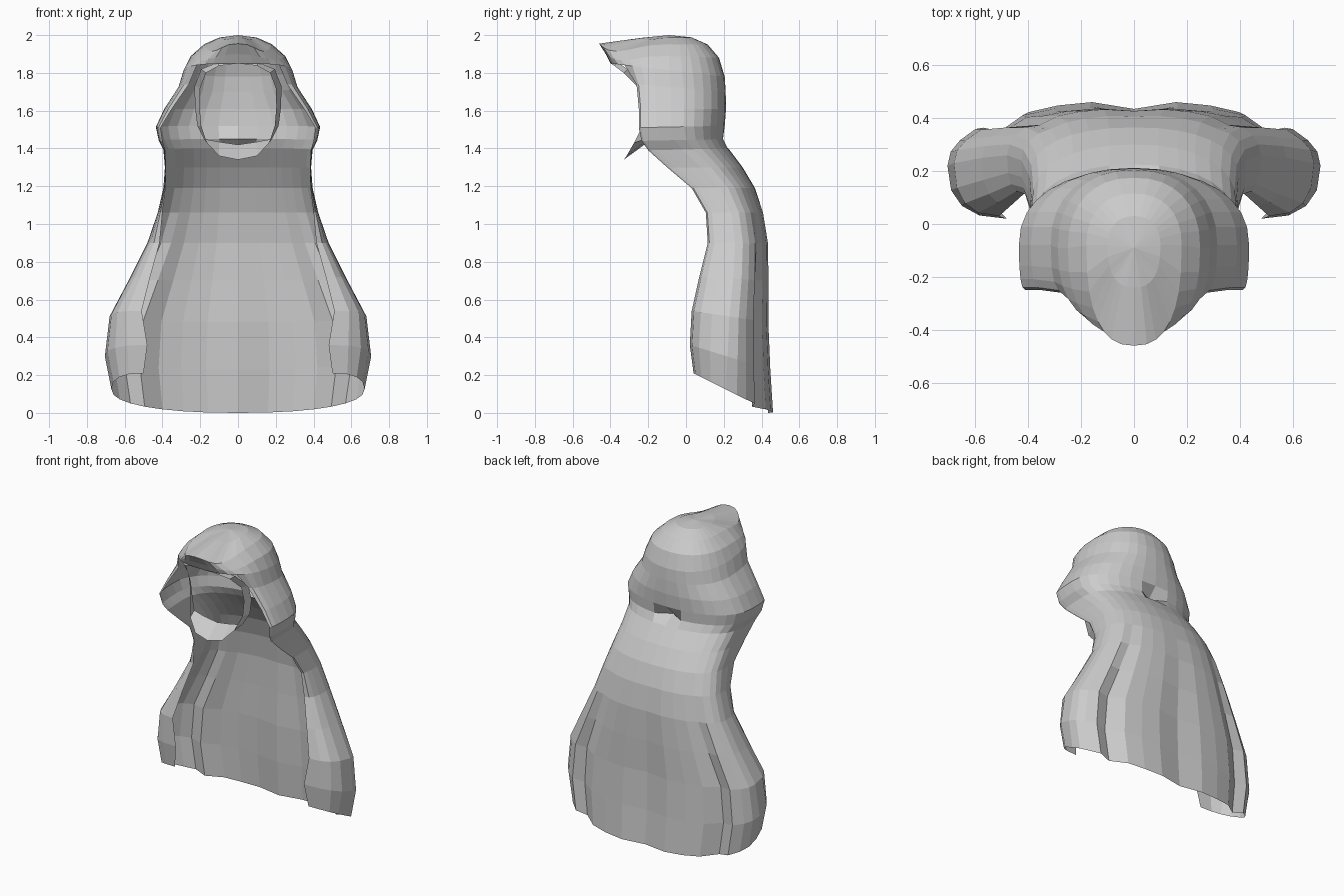
import bpy, bmesh
from math import sin, cos, pi

BACK, EDGE, FRONT = 8, 4, 8      # columns back->side, side->open edge, side->closed front


def mirrored(name, bm):
    bmesh.ops.recalc_face_normals(bm, faces=bm.faces)
    me = bpy.data.meshes.new(name)
    bm.to_mesh(me)
    bm.free()
    ob = bpy.data.objects.new(name, me)
    bpy.context.collection.objects.link(ob)
    m = ob.modifiers.new("mirror", 'MIRROR')
    m.use_clip = True
    m.merge_threshold = 0.002
    return ob


def half_row(zb, ze, w, yb, ys, ex, ey, droop=0.0):
    """Half outline: back centre, round the side, to the front edge."""
    pts = []
    pleat = max(0.0, min(1.0, (1.15 - zb) / 0.8))

    def height(y):
        return zb + (ze - zb) * (yb - y) / (yb - ey)

    for i in range(BACK + 1):
        a = i / BACK * pi / 2
        y = ys + (yb - ys) * max(cos(a), 0) ** 0.88
        pts.append((w * sin(a) ** 0.88, y + FOLDS[i] * pleat, height(y)))
    n = FRONT if ex == 0 else EDGE
    for i in range(1, n + 1):
        a = i / n * pi / 2
        x = ex + (w - ex) * max(cos(a), 0) ** 0.8
        y = ys + (ey - ys) * sin(a) ** 0.8
        pts.append((x if x > 1e-4 else 0, y, height(y) - droop * sin(2 * a) ** 2))
    return pts


# Vertical pleats in the back of the cape
FOLDS = [-0.025, 0.005, 0.005, 0.0, -0.045, 0.005, 0.0, 0.0, 0.0]

# Closed crown and brim: back z, edge z, half width, back y, side y, edge x, edge y, side droop
CROWN = [
    (1.988, 1.985, 0.10, 0.03, -0.08, 0, -0.24, 0.01),
    (1.95, 1.955, 0.18, 0.115, -0.08, 0, -0.46, 0.04),
    (1.88, 1.90, 0.25, 0.175, -0.09, 0, -0.425, 0.03),
    (1.78, 1.85, 0.288, 0.205, -0.09, 0, -0.40, 0.0),
]
# Open hood sides and shoulders
SHOULDERS = [
    (1.70, 1.74, 0.315, 0.21, -0.08, 0.26, -0.262),
    (1.61, 1.61, 0.39, 0.212, -0.08, 0.35, -0.25),
    (1.52, 1.51, 0.435, 0.205, -0.08, 0.41, -0.25),
    (1.45, 1.44, 0.42, 0.20, -0.06, 0.40, -0.235),
    (1.40, 1.39, 0.395, 0.225, -0.02, 0.385, -0.20),
]
# Cape down to the hem
CAPE = [
    (1.30, 1.30, 0.387, 0.30, 0.08, 0.38, -0.10),
    (1.19, 1.19, 0.395, 0.365, 0.18, 0.383, 0.03),
    (1.06, 1.06, 0.425, 0.41, 0.24, 0.40, 0.105),
    (0.90, 0.90, 0.48, 0.435, 0.26, 0.415, 0.115),
    (0.70, 0.72, 0.575, 0.437, 0.25, 0.465, 0.07),
    (0.48, 0.54, 0.68, 0.435, 0.23, 0.51, 0.03),
    (0.23, 0.36, 0.705, 0.445, 0.22, 0.48, 0.02),
    (0.0, 0.21, 0.67, 0.46, 0.21, 0.50, 0.04),
]

# Hooded cape: one open shell
bm = bmesh.new()
rows = [[bm.verts.new(p) for p in half_row(*r)] for r in CROWN + SHOULDERS + CAPE]
tip = bm.verts.new((0, -0.09, 2.0))
for a, b in zip(rows[0], rows[0][1:]):
    bm.faces.new((tip, a, b))
for up, low in zip(rows, rows[1:]):
    for i in range(min(len(up), len(low)) - 1):
        bm.faces.new((up[i], low[i], low[i + 1], up[i + 1]))
# Small pinched tuck at the nape
rows[7][0].co.y -= 0.06
mirrored("hooded_cape", bm)

# Face band: narrow strip from the brim round to the chin (front rim / rear rim)
RIM = [(0.0, -0.40, 1.85), (0.10, -0.38, 1.838), (0.17, -0.33, 1.80), (0.20, -0.25, 1.72),
       (0.203, -0.225, 1.62), (0.195, -0.23, 1.52), (0.165, -0.275, 1.43),
       (0.10, -0.315, 1.36), (0.0, -0.33, 1.34)]
REAR = [(0.0, -0.38, 1.865), (0.11, -0.36, 1.855), (0.195, -0.31, 1.82), (0.23, -0.22, 1.73),
        (0.228, -0.18, 1.62), (0.215, -0.18, 1.52), (0.18, -0.21, 1.45),
        (0.10, -0.22, 1.435), (0.0, -0.22, 1.42)]
bm = bmesh.new()
a = [bm.verts.new(p) for p in RIM]
b = [bm.verts.new(p) for p in REAR]
for i in range(len(a) - 1):
    bm.faces.new((a[i], a[i + 1], b[i + 1], b[i]))
mirrored("face_band", bm)
